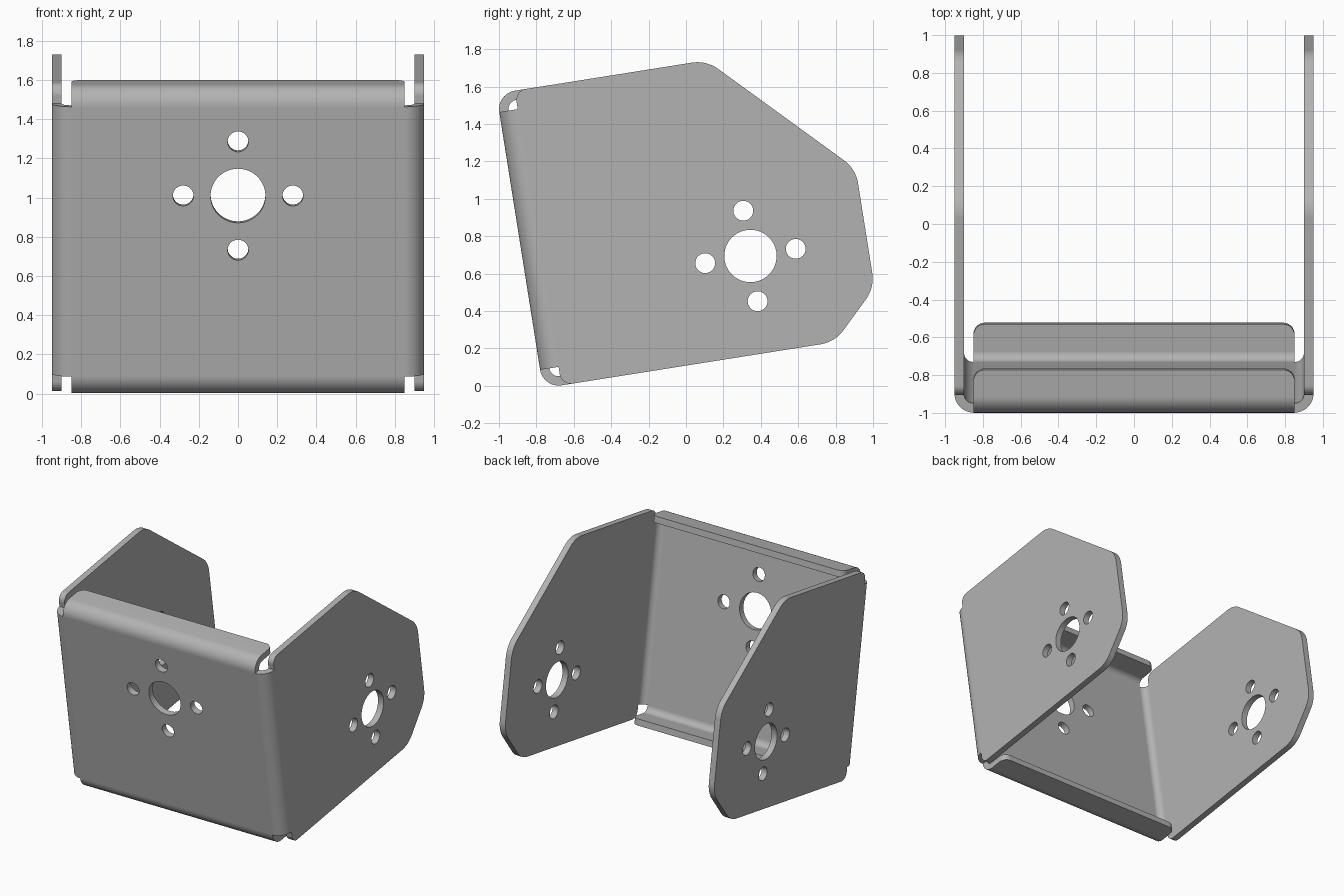
import bpy, bmesh, math
from mathutils import Vector

cube = bpy.data.objects.get("Cube")
if cube:
    bpy.data.objects.remove(cube)

TILT = math.radians(9)
T = 0.05                          # sheet thickness
R = 0.10                          # outer bend radius
HALF = 0.95                       # half width over the side plates
FRONT, BACK = -0.757, 1.078       # depth before tilting
LOW, HIGH = 0.107, 1.702          # height before tilting

steel = bpy.data.materials.new("grey steel")
steel.use_nodes = True
GREY = (0.45, 0.45, 0.45, 1)
steel.diffuse_color = GREY
steel.node_tree.nodes["Principled BSDF"].inputs["Base Color"].default_value = GREY


def rounded(corners, steps=12):
    """Outline from (a, b) or (a, b, radius) corners."""
    out = []
    for i, c in enumerate(corners):
        p = Vector(c[:2])
        if len(c) == 2:
            out.append(p)
            continue
        d1 = (Vector(corners[i - 1][:2]) - p).normalized()
        d2 = (Vector(corners[(i + 1) % len(corners)][:2]) - p).normalized()
        half = d1.angle(d2) / 2
        centre = p + (d1 + d2).normalized() * c[2] / math.sin(half)
        start = p + d1 * c[2] / math.tan(half) - centre
        sweep = math.pi - 2 * half
        if d1.x * d2.y - d1.y * d2.x > 0:
            sweep = -sweep
        for k in range(steps + 1):
            a = sweep * k / steps
            out.append(centre + Vector((start.x * math.cos(a) - start.y * math.sin(a),
                                        start.x * math.sin(a) + start.y * math.cos(a))))
    return out


def circle(a, b, r, n=48):
    return [Vector((a + r * math.cos(2 * math.pi * k / n),
                    b + r * math.sin(2 * math.pi * k / n))) for k in range(n)]


def prism(bm, outline, axis, lo, hi):
    """Extrude an outline along x, y or z between lo and hi."""
    def place(p, h):
        c = list(p)
        c.insert(axis, h)
        return bm.verts.new(c)
    face = bm.faces.new([place(p, lo) for p in outline])
    ext = bmesh.ops.extrude_face_region(bm, geom=[face])
    move = Vector((0, 0, 0))
    move[axis] = hi - lo
    bmesh.ops.translate(bm, vec=move, verts=[g for g in ext["geom"] if isinstance(g, bmesh.types.BMVert)])


def to_object(bm, name):
    bmesh.ops.recalc_face_normals(bm, faces=bm.faces)
    mesh = bpy.data.meshes.new(name)
    bm.to_mesh(mesh)
    bm.free()
    obj = bpy.data.objects.new(name, mesh)
    bpy.context.collection.objects.link(obj)
    return obj


def drill(obj, axis, a, b, spacing, lo, hi):
    """Cut one large hole ringed by four small ones."""
    bm = bmesh.new()
    prism(bm, circle(a, b, 0.14), axis, lo, hi)
    for da, db in ((1, 0), (-1, 0), (0, 1), (0, -1)):
        prism(bm, circle(a + da * spacing, b + db * spacing, 0.053, 32), axis, lo, hi)
    cutter = to_object(bm, "hole_cutter")
    cutter.hide_render = True
    mod = obj.modifiers.new("holes", "BOOLEAN")
    mod.operation, mod.solver, mod.object = "DIFFERENCE", "EXACT", cutter
    graph = bpy.context.evaluated_depsgraph_get()
    cut = bpy.data.meshes.new_from_object(obj.evaluated_get(graph))
    obj.modifiers.clear()
    obj.data = cut
    bpy.data.objects.remove(cutter)


def finish(obj):
    obj.data.materials.clear()
    obj.data.materials.append(steel)
    obj.rotation_euler.x = TILT
    bpy.ops.object.select_all(action="DESELECT")
    obj.select_set(True)
    bpy.context.view_layer.objects.active = obj
    bpy.ops.object.shade_smooth_by_angle(angle=math.radians(30))
    mod = obj.modifiers.new("flat faces", "WEIGHTED_NORMAL")
    mod.keep_sharp = True


# Front plate with the two side bends
bend_end, inner = FRONT + R, HALF - T
bm = bmesh.new()
prism(bm, rounded([(-HALF, bend_end), (-HALF, FRONT, R), (HALF, FRONT, R), (HALF, bend_end),
                   (inner, bend_end), (inner, FRONT + T, R - T),
                   (-inner, FRONT + T, R - T), (-inner, bend_end)]), 2, LOW + R, HIGH - R)
front = to_object(bm, "front_plate")
drill(front, 2 - 1, 0, 1.142, 0.28, FRONT - 0.1, FRONT + 0.2)
finish(front)

# Top and bottom flanges with rounded free corners
lip, width = -0.512, HALF - R
for name, edge, s in (("top_flange", HIGH, 1), ("bottom_flange", LOW, -1)):
    bm = bmesh.new()
    prism(bm, rounded([(FRONT, edge - s * R), (FRONT, edge, R), (lip, edge), (lip, edge - s * T),
                       (FRONT + T, edge - s * T, R - T), (FRONT + T, edge - s * R)]), 0, -width, width)
    ends = [e for e in bm.edges
            if all(abs(v.co.y - lip) < 1e-4 for v in e.verts)
            and abs(e.verts[0].co.x - e.verts[1].co.x) < 1e-4]
    bmesh.ops.bevel(bm, geom=ends, offset=0.06, segments=8, profile=0.5, affect="EDGES")
    finish(to_object(bm, name))

# Side plates with clipped back corners
outline = rounded([(bend_end, LOW, 0.06), (0.823, LOW, 0.19), (BACK, 0.362, 0.19),
                   (BACK, 1.004, 0.19), (0.38, HIGH, 0.19), (bend_end, HIGH, 0.06)])
for name, lo in (("left_side_plate", inner), ("right_side_plate", -HALF)):
    bm = bmesh.new()
    prism(bm, outline, 0, lo, lo + T)
    side = to_object(bm, name)
    drill(side, 0, 0.449, 0.632, 0.245, lo - 0.1, lo + T + 0.1)
    finish(side)
